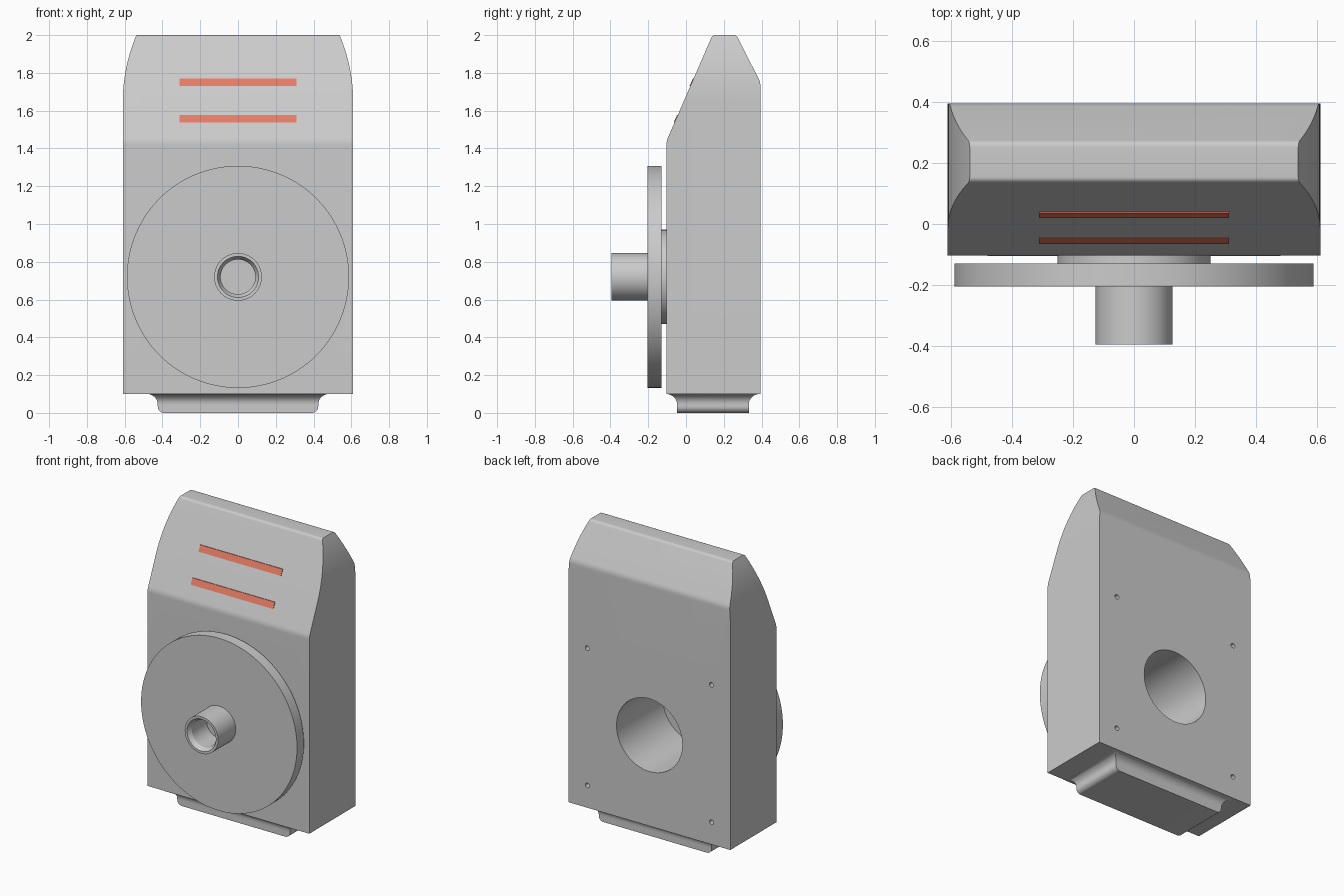
import bpy, bmesh, math
from mathutils import Vector

if "Cube" in bpy.data.objects:
    bpy.data.objects.remove(bpy.data.objects["Cube"])

AXIS_Z = 0.72                                   # height of the wheel axis
FRONT, BACK, HALF_W = -0.103, 0.394, 0.61       # body limits


def finish(name, bm, smooth=True):
    bmesh.ops.recalc_face_normals(bm, faces=bm.faces)
    mesh = bpy.data.meshes.new(name)
    bm.to_mesh(mesh)
    bm.free()
    obj = bpy.data.objects.new(name, mesh)
    bpy.context.collection.objects.link(obj)
    if smooth:
        shade(obj)
    return obj


def shade(obj):
    bpy.ops.object.select_all(action='DESELECT')
    obj.select_set(True)
    bpy.context.view_layer.objects.active = obj
    bpy.ops.object.shade_smooth_by_angle(angle=math.radians(30))


def bridge(bm, a, b):
    for i in range(len(a)):
        j = (i + 1) % len(a)
        bm.faces.new((a[i], a[j], b[j], b[i]))


def prism(name, start, end):
    bm = bmesh.new()
    a = [bm.verts.new(p) for p in start]
    b = [bm.verts.new(p) for p in end]
    bridge(bm, a, b)
    bm.faces.new(a)
    bm.faces.new(b)
    return finish(name, bm, False)


def lathe(name, profile, x=0, z=AXIS_Z, n=96):
    """Turn a (radius, y) outline around an axis along y; ends are capped."""
    bm = bmesh.new()
    rings = [[bm.verts.new((x + r * math.cos(t), y, z + r * math.sin(t)))
              for t in (2 * math.pi * k / n for k in range(n))] for r, y in profile]
    for a, b in zip(rings, rings[1:]):
        bridge(bm, a, b)
    bm.faces.new(rings[0])
    bm.faces.new(rings[-1])
    return finish(name, bm)


def fillet(pts, radii, n=6):
    """Round the corners of a closed 2D outline."""
    out = []
    for i, (p, d) in enumerate(zip(pts, radii)):
        p, q, s = Vector(p), Vector(pts[i - 1]), Vector(pts[(i + 1) % len(pts)])
        if not d:
            out.append(p)
            continue
        a, b = p + (q - p).normalized() * d, p + (s - p).normalized() * d
        for k in range(n + 1):
            t = k / n
            out.append(a * (1 - t) ** 2 + p * 2 * t * (1 - t) + b * t * t)
    return out


def boolean(obj, cutter, op):
    mod = obj.modifiers.new("cut", 'BOOLEAN')
    mod.operation, mod.solver, mod.object = op, 'EXACT', cutter
    bpy.ops.object.select_all(action='DESELECT')
    bpy.context.view_layer.objects.active = obj
    obj.select_set(True)
    bpy.ops.object.modifier_apply(modifier=mod.name)
    bpy.data.objects.remove(cutter)


# body: side outline, trimmed by a front outline with curved shoulders
side = fillet([(FRONT, 0.1), (FRONT, 1.44), (0.14, 2.0), (0.267, 2.0), (BACK, 1.75), (BACK, 0.1)],
              [0, 0.02, 0.015, 0.015, 0.02, 0])
body = prism("body", [(-0.7, y, z) for y, z in side], [(0.7, y, z) for y, z in side])
R, Z0 = 0.91, 1.645
right = [(HALF_W, 0)] + [(HALF_W - R * (1 - math.cos(t)), Z0 + R * math.sin(t))
                         for t in (math.asin(0.4 / R) * k / 16 for k in range(17))]
outline = right + [(-x, z) for x, z in reversed(right)]
trim = prism("body_trim", [(x, -1, z) for x, z in outline], [(x, 1, z) for x, z in outline])
boolean(body, trim, 'INTERSECT')

# rear bore and four screw holes
boolean(body, lathe("bore", [(0.248, -0.2), (0.248, 0.5)]), 'DIFFERENCE')
for sx in (-1, 1):
    for sz in (-1, 1):
        hole = lathe("screw_hole", [(0.016, 0.3), (0.016, 0.5)], sx * 0.468, AXIS_Z + sz * 0.468, 20)
        boolean(body, hole, 'DIFFERENCE')
shade(body)

# flange, wheel and hollow spindle
lathe("flange", [(0.25, FRONT), (0.25, -0.13)])
lathe("wheel_disc", [(0.588, -0.13), (0.588, -0.204)], n=128)
lathe("spindle", [(0.126, -0.203), (0.126, -0.394), (0.109, -0.394), (0.092, -0.365), (0.092, -0.206)], n=64)

# foot: concave flare under the body, rounded lower ends
levels = []
for k in range(9):
    t = math.pi / 2 * k / 8
    levels.append((0.48 - 0.055 * math.sin(t), 0.248 - 0.058 * math.sin(t), 0.045 + 0.055 * math.cos(t)))
for k in range(9):
    t = math.pi / 2 * k / 8
    levels.append((0.39 + 0.035 * math.cos(t), 0.19, 0.035 * (1 - math.sin(t))))
bm = bmesh.new()
cy = (FRONT + BACK) / 2 - 0.003
rings = [[bm.verts.new((sx * hx, cy + sy * hy, z)) for sx, sy in ((-1, -1), (1, -1), (1, 1), (-1, 1))]
         for hx, hy, z in levels]
for a, b in zip(rings, rings[1:]):
    bridge(bm, a, b)
bm.faces.new(rings[0])
bm.faces.new(rings[-1])
finish("foot", bm)

# red stripes lying on the sloped front
red = bpy.data.materials.new("red")
red.diffuse_color = (0.8, 0.2, 0.13, 1)
red.use_nodes = True
red.node_tree.nodes["Principled BSDF"].inputs["Base Color"].default_value = red.diffuse_color
slope = (0.14 - FRONT) / (2.0 - 1.44)
for i, (z0, z1) in enumerate(((1.537, 1.577), (1.73, 1.77))):
    ends = []
    for x in (-0.311, 0.311):
        ends.append([(x, FRONT + (z - 1.44) * slope - out, z)
                     for z, out in ((z0, 0.004), (z1, 0.004), (z1, -0.004), (z0, -0.004))])
    stripe = prism(f"stripe_{i + 1}", *ends)
    stripe.data.materials.append(red)
